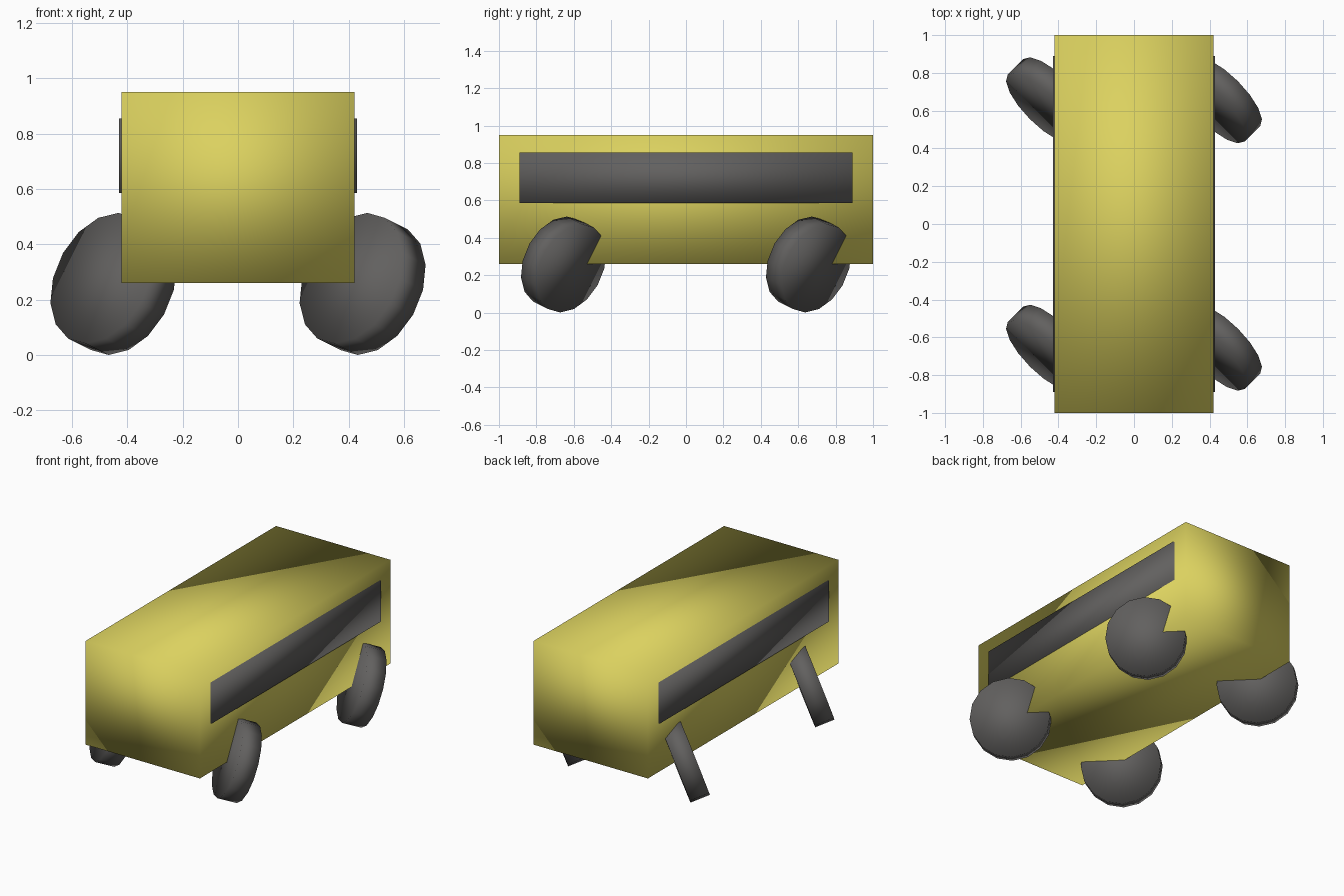
import bpy
from mathutils import Vector

default = bpy.data.objects.get("Cube")
if default:
    bpy.data.objects.remove(default, do_unlink=True)


def make_material(name, rgb):
    mat = bpy.data.materials.new(name)
    mat.use_nodes = True
    color = (*rgb, 1)
    mat.diffuse_color = color
    mat.node_tree.nodes["Principled BSDF"].inputs["Base Color"].default_value = color
    return mat


def finish(name, mat):
    obj = bpy.context.object
    obj.name = name
    obj.data.materials.append(mat)
    bpy.ops.object.shade_smooth()
    return obj


def add_box(name, size, center_z, mat):
    bpy.ops.mesh.primitive_cube_add(size=1, location=(0, 0, center_z))
    bpy.context.object.scale = size
    bpy.ops.object.transform_apply(location=False, rotation=False, scale=True)
    return finish(name, mat)


yellow = make_material("yellow paint", (0.71, 0.64, 0.115))
charcoal = make_material("charcoal", (0.122, 0.118, 0.115))

# Body shell and the window band that runs through it
add_box("body", (0.84, 2.0, 0.69), 0.605, yellow)
add_box("window_band", (0.86, 1.78, 0.27), 0.72, charcoal)

# Four wheels, all leaning the same way
lean = Vector((2, 2, -1)).to_track_quat("Z", "Y").to_euler()
for end, y in (("front", -0.655), ("back", 0.655)):
    for side, x in (("left", 0.45), ("right", -0.45)):
        bpy.ops.mesh.primitive_cylinder_add(
            vertices=16, radius=0.25, depth=0.125,
            location=(x, y, 0.257), rotation=lean)
        finish(f"{end}_{side}_wheel", charcoal)
